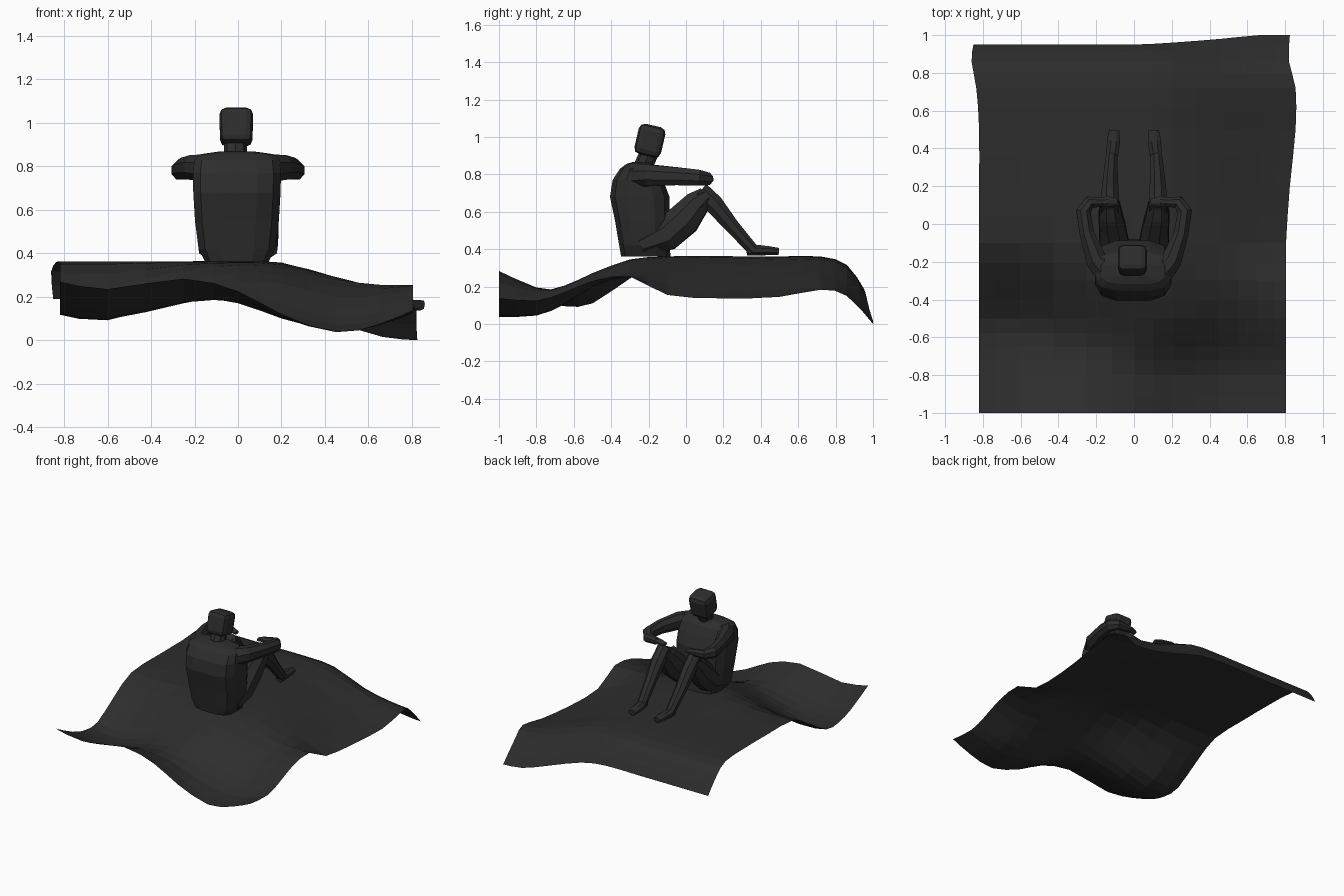
import bpy, bmesh, math
from mathutils import Vector

if "Cube" in bpy.data.objects:
    bpy.data.objects.remove(bpy.data.objects["Cube"])

charcoal = bpy.data.materials.new("charcoal")
charcoal.diffuse_color = (0.026, 0.026, 0.026, 1)
charcoal.use_nodes = True
charcoal.node_tree.nodes["Principled BSDF"].inputs["Base Color"].default_value = charcoal.diffuse_color


def finish(name, bm, normals=True):
    if normals:
        bmesh.ops.recalc_face_normals(bm, faces=bm.faces)
    me = bpy.data.meshes.new(name)
    bm.to_mesh(me)
    bm.free()
    me.materials.append(charcoal)
    ob = bpy.data.objects.new(name, me)
    bpy.context.collection.objects.link(ob)
    return ob


def loft(name, rings):
    """Skin a closed, capped tube through rings of points."""
    bm = bmesh.new()
    vs = [[bm.verts.new(p) for p in r] for r in rings]
    n = len(vs[0])
    for a, b in zip(vs, vs[1:]):
        for i in range(n):
            j = (i + 1) % n
            bm.faces.new((a[i], a[j], b[j], b[i]))
    bm.faces.new(vs[0][::-1])
    bm.faces.new(vs[-1])
    return finish(name, bm)


def limb(name, path, side, n=8):
    """Tube along (x, y, z, half_width, half_height) stations, x mirrored by side."""
    pts = [Vector((p[0] * side, p[1], p[2])) for p in path]
    rings = []
    for i, p in enumerate(pts):
        d0 = (p - pts[max(i - 1, 0)]).normalized()
        d1 = (pts[min(i + 1, len(pts) - 1)] - p).normalized()
        d = (d0 + d1).normalized()
        w = d.cross(Vector((0, 0, 1))).normalized()
        h = w.cross(d)
        rings.append([p + w * path[i][3] * math.cos(a) + h * path[i][4] * math.sin(a)
                      for a in [2 * math.pi * (k + .5) / n for k in range(n)]])
    return loft(name, rings)


# rippling carpet: coarse height map, smoothed by splines
xs = [-.82, -.6, -.25, 0, .2, .45, .65, .805]
ys = [-1, -.8, -.65, -.5, -.3, -.1, .2, .5, .72, .86, .95]
heights = [
    [.27, .235, .283, .225, .12, .037, .075, .138],
    [.17, .135, .195, .17, .10, .045, .07, .125],
    [.125, .095, .17, .205, .165, .105, .125, .17],
    [.13, .11, .22, .27, .26, .20, .205, .23],
    [.25, .245, .32, .345, .33, .28, .255, .255],
    [.35, .35, .36, .36, .355, .29, .215, .155],
    [.36, .36, .36, .36, .355, .27, .185, .137],
    [.36, .36, .36, .36, .345, .255, .18, .145],
    [.36, .36, .36, .36, .345, .265, .20, .183],
    [.315, .315, .315, .315, .30, .205, .165, .15],
    [.19, .19, .19, .19, .165, .08, .015, 0]]
bulge_right = [0] * 6 + [.02, .05, .05, .015, .02]
bulge_left = [0] * 8 + [.015, .04, .03]
back_skew = [0, 0, 0, 0, .01, .03, .05, .05]

ctrl = []
for r, y in enumerate(ys):
    row = []
    for c, x in enumerate(xs):
        dx = bulge_right[r] * max(0, (x - .2) / .6) - bulge_left[r] * max(0, (-x - .25) / .57)
        dy = back_skew[c] if r == len(ys) - 1 else 0
        row.append(Vector((x + dx, y + dy, heights[r][c])))
    ctrl.append(row)


def spline(pts, sub=2):
    out = []
    for i in range(len(pts) - 1):
        a, b = pts[max(i - 1, 0)], pts[i]
        c, d = pts[i + 1], pts[min(i + 2, len(pts) - 1)]
        for k in range(sub):
            t = k / sub
            out.append(.5 * (2 * b + (c - a) * t + (2 * a - 5 * b + 4 * c - d) * t * t
                             + (3 * b - a - 3 * c + d) * t ** 3))
    return out + [pts[-1]]


rows = [spline(r) for r in ctrl]
cols = [spline(list(c)) for c in zip(*rows)]
bm = bmesh.new()
grid = [[bm.verts.new(p) for p in c] for c in cols]
for a, b in zip(grid, grid[1:]):
    for i in range(len(a) - 1):
        bm.faces.new((a[i], b[i], b[i + 1], a[i + 1]))
finish("carpet", bm, normals=False)

# torso: rounded-box sections (z, half width, back y, front y)
torso = [(.362, .15, -.35, -.08), (.42, .18, -.36, -.085), (.55, .197, -.382, -.085),
         (.68, .205, -.41, -.085), (.77, .207, -.395, -.12), (.83, .20, -.355, -.15),
         (.856, .17, -.32, -.18), (.867, .09, -.28, -.19)]
rings = []
for z, w, y0, y1 in torso:
    ring = []
    for k in range(12):
        a = 2 * math.pi * (k + .5) / 12
        c, s = math.cos(a), math.sin(a)
        px = math.copysign(abs(c) ** .6, c) * w
        py = math.copysign(abs(s) ** .6, s) * (y1 - y0) / 2
        ring.append((px - .005, (y0 + y1) / 2 + py, z))
    rings.append(ring)
loft("torso", rings)

# neck
loft("neck", [[(-.012 + .053 * math.cos(k * math.pi / 4), y + .055 * math.sin(k * math.pi / 4), z)
               for k in range(8)] for y, z in ((-.23, .84), (-.19, .93))])

# head: bevelled block tipped forward
bm = bmesh.new()
bmesh.ops.create_cube(bm, size=1)
for v in bm.verts:
    k = 1 if v.co.z > 0 else .95
    v.co = Vector((v.co.x * .156 * k, v.co.y * .146, v.co.z * .166))
bmesh.ops.bevel(bm, geom=bm.edges[:], offset=.032, segments=2, affect='EDGES', profile=.5)
head = finish("head", bm)
head.location = (-.008, -.193, .98)
head.rotation_euler = (math.radians(-13), 0, 0)

# arms, legs and feet, mirrored
arm = [(.12, -.27, .79, .085, .07), (.20, -.19, .795, .06, .062), (.25, -.05, .79, .042, .052),
       (.268, .065, .782, .042, .046), (.235, .115, .775, .036, .036), (.16, .118, .77, .026, .026)]
hand = [(.19, .11, .77, .024, .022), (.14, .12, .772, .03, .02), (.09, .115, .762, .02, .012)]
thigh = [(.10, -.24, .42, .085, .06), (.105, -.11, .475, .085, .095), (.115, -.01, .56, .075, .095),
         (.125, .06, .645, .065, .075), (.127, .11, .69, .055, .05)]
shin = [(.127, .075, .71, .05, .055), (.127, .15, .64, .05, .055), (.125, .24, .53, .042, .042),
        (.118, .36, .395, .033, .032)]
foot = [(.118, .325, .388, .028, .024), (.115, .37, .395, .034, .032), (.108, .44, .392, .038, .026),
        (.104, .495, .388, .03, .02)]
for label, side in (("left", -1), ("right", 1)):
    for part, path in (("arm", arm), ("hand", hand), ("thigh", thigh), ("shin", shin), ("foot", foot)):
        limb(f"{label}_{part}", path, side)
